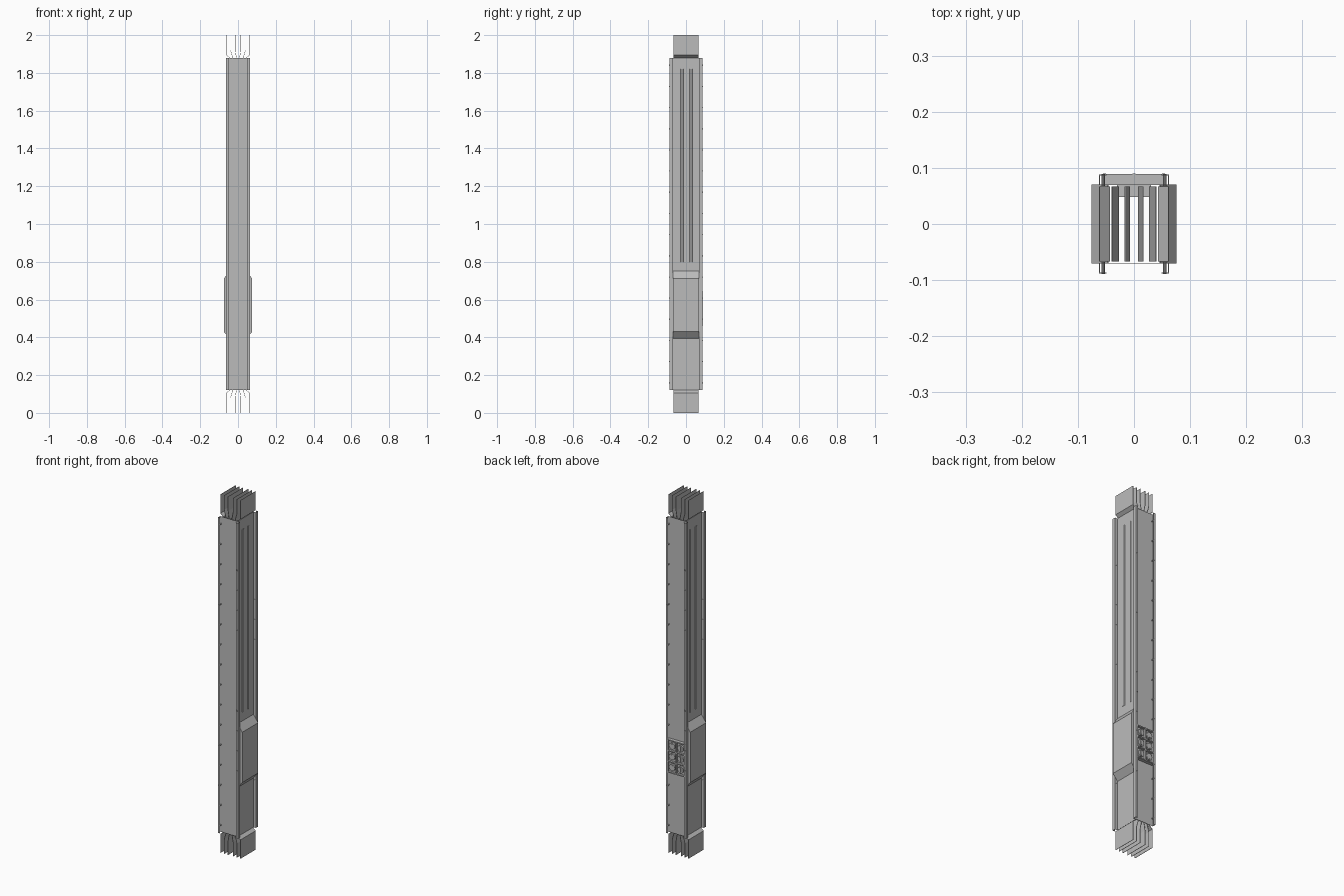
import bpy, bmesh, math
from mathutils import Matrix, Vector

if "Cube" in bpy.data.objects:
    bpy.data.objects.remove(bpy.data.objects["Cube"])

grey = bpy.data.materials.new("galvanised_grey")
grey.diffuse_color = (0.5, 0.5, 0.5, 1)
grey.use_nodes = True
grey.node_tree.nodes["Principled BSDF"].inputs["Base Color"].default_value = grey.diffuse_color
Z0, Z1 = 0.12, 1.88          # casing ends
YF, YL, XS, XP = 0.07, 0.0875, 0.0615, 0.046   # floor, lip, flange side, side panel


def finish(name, bm, thick=0):
    bmesh.ops.recalc_face_normals(bm, faces=bm.faces)
    me = bpy.data.meshes.new(name)
    bm.to_mesh(me)
    bm.free()
    me.materials.append(grey)
    ob = bpy.data.objects.new(name, me)
    bpy.context.collection.objects.link(ob)
    if thick:
        mod = ob.modifiers.new("sheet", 'SOLIDIFY')
        mod.thickness = thick
        mod.offset = 0
        mod.use_even_offset = True
    return ob


def strip(bm, path, step):
    """Sweep an open 3D path along a vector."""
    a = [bm.verts.new(p) for p in path]
    b = [bm.verts.new(Vector(p) + Vector(step)) for p in path]
    for i in range(len(path) - 1):
        bm.faces.new((a[i], a[i + 1], b[i + 1], b[i]))


def box(bm, x0, x1, y0, y1, z0, z1):
    m = Matrix.Translation(((x0 + x1) / 2, (y0 + y1) / 2, (z0 + z1) / 2)) @ \
        Matrix.Diagonal((x1 - x0, y1 - y0, z1 - z0, 1))
    bmesh.ops.create_cube(bm, size=1, matrix=m)


def rod(bm, x, z, y0, y1, r, seg=10):
    m = Matrix.Translation((x, (y0 + y1) / 2, z)) @ Matrix.Rotation(math.pi / 2, 4, 'X')
    bmesh.ops.create_cone(bm, cap_ends=True, segments=seg, radius1=r, radius2=r,
                          depth=y1 - y0, matrix=m)


# Front and back covers: outward-facing channels with inturned lips
for name, s in (("front_cover", -1), ("back_cover", 1)):
    bm = bmesh.new()
    prof = [(-0.049, YL), (-XS, YL), (-XS, YF), (XS, YF), (XS, YL), (0.049, YL)]
    strip(bm, [(x, s * y, Z0) for x, y in prof], (0, 0, Z1 - Z0))
    finish(name, bm, 0.0016)

# Side panels with the raised joint cover, its cheeks and two long ribs
bulge = [(XP, 0.395), (0.0745, 0.43), (0.0745, 0.71), (XP, 0.75)]
for name, s in (("left", -1), ("right", 1)):
    bm = bmesh.new()
    strip(bm, [(s * x, -YF, z) for x, z in [(XP, Z0)] + bulge + [(XP, Z1)]], (0, 2 * YF, 0))
    for y in (-YF, YF):
        bm.faces.new([bm.verts.new((s * x, y * 0.99, z)) for x, z in bulge])
    finish(name + "_side_panel", bm, 0.0016)

    bm = bmesh.new()
    for y in (-0.022, 0.026):
        strip(bm, [(s * x, y + dy, 0.8) for x, dy in
                   ((XP, -0.008), (XP + 0.003, -0.005), (XP + 0.003, 0.005), (XP, 0.008))],
              (0, 0, 1.02))
    finish(name + "_panel_ribs", bm, 0.001)

# Conductors: six thin bars that fan out at both ends
bm = bmesh.new()
for inner, outer in ((0.008, 0.0155), (0.028, 0.0395), (0.0435, 0.0615)):
    for s in (-1, 1):
        bend = 1.895 if inner > 0.04 else 1.92
        half = [(outer, 2.0), (outer, bend), (inner, 1.88)]
        path = half + [(x, 2 - z) for x, z in reversed(half)]
        strip(bm, [(s * x, -0.067, z) for x, z in path], (0, 0.134, 0))
finish("conductor_bars", bm, 0.002)

# Rivets through the lips and flanges
bm = bmesh.new()
n = 16
for i in range(n):
    z = Z0 + 0.04 + i * (Z1 - Z0 - 0.08) / (n - 1)
    for x in (-0.055, 0.055):
        for s in (-1, 1):
            a, b = sorted((s * 0.068, s * 0.089))
            rod(bm, x, z, a, b, 0.0032)
finish("rivets", bm)

# Back outlet: frame, recessed plate, round sockets and inner body
OX, OZ0, OZ1 = 0.0555, 0.46, 0.645
bm = bmesh.new()
for x0, x1 in ((-OX, -OX + 0.006), (-0.003, 0.003), (OX - 0.006, OX)):
    box(bm, x0, x1, YF, 0.09, OZ0, OZ1)
for i in range(4):
    z = OZ0 + i * (OZ1 - OZ0 - 0.006) / 3
    box(bm, -OX, OX, YF, 0.0895, z, z + 0.006)
box(bm, -OX, OX, YF, 0.078, OZ0, OZ1)
finish("outlet_frame", bm)

bm = bmesh.new()
for x in (-0.026, 0.026):
    for i in range(3):
        z = OZ0 + 0.003 + (i + 0.5) * (OZ1 - OZ0 - 0.006) / 3
        rod(bm, x, z, 0.077, 0.087, 0.018, 16)
        box(bm, x - 0.004, x + 0.004, 0.086, 0.0895, z - 0.012, z + 0.012)
finish("outlet_sockets", bm)

bm = bmesh.new()
box(bm, -0.03, 0.03, 0.048, YF, OZ0 + 0.01, OZ1 - 0.01)
finish("outlet_body", bm)
